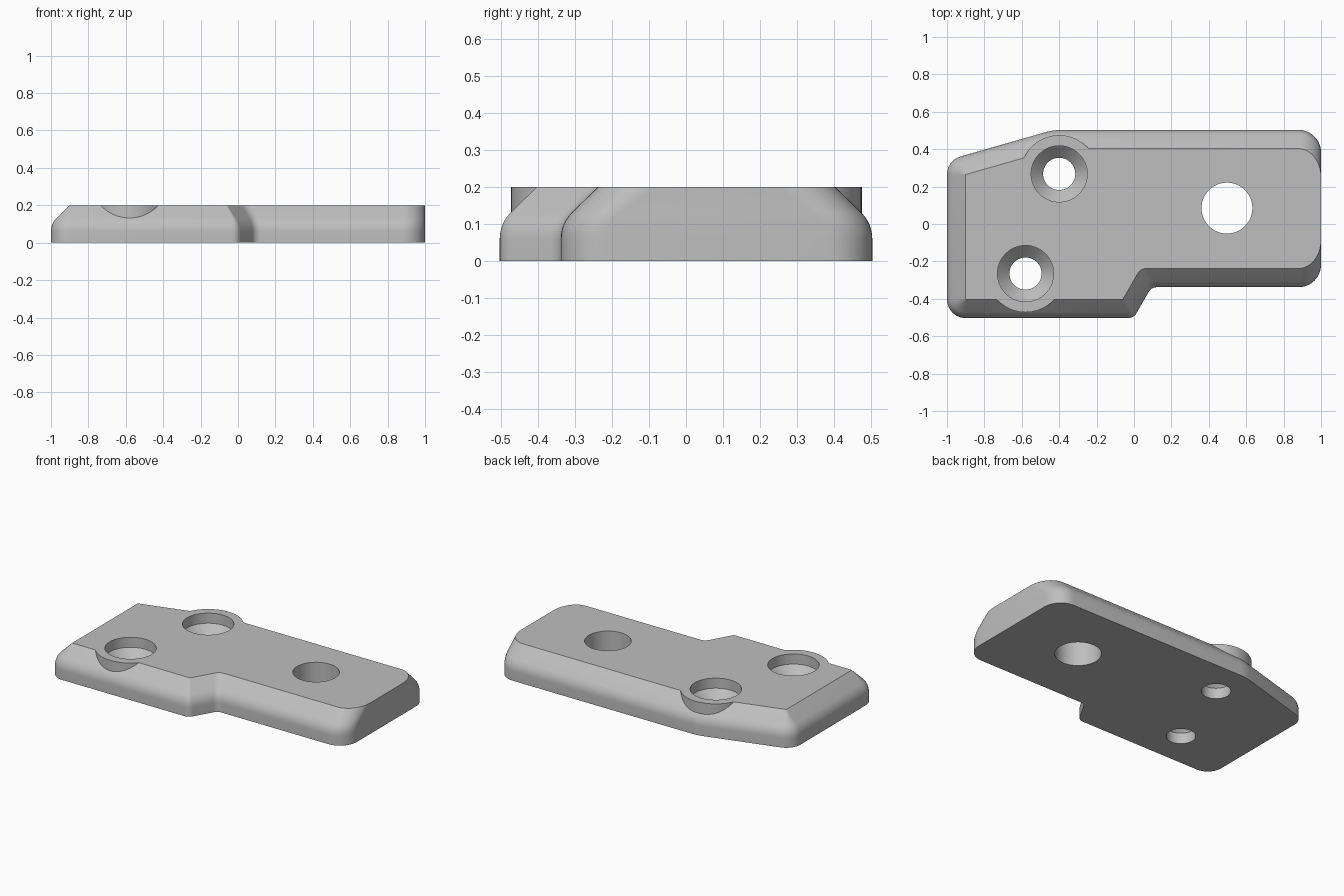
import bpy, bmesh, math
from mathutils import Vector

if "Cube" in bpy.data.objects:
    bpy.data.objects.remove(bpy.data.objects["Cube"])

grey = bpy.data.materials.new("plain grey")
grey.use_nodes = True
grey.diffuse_color = (0.52, 0.52, 0.52, 1)
grey.node_tree.nodes["Principled BSDF"].inputs["Base Color"].default_value = grey.diffuse_color

HEIGHT = 0.2
STEPS = 10
# Outline corners: x, y, fillet radius, anticlockwise
CORNERS = [(-1, -0.503, 0.1), (-0.002, -0.503, 0.05), (0.093, -0.338, 0.05),
           (1, -0.338, 0.12), (1, 0.503, 0.12), (-0.43, 0.503, 0.3), (-1, 0.34, 0.1)]
END_EDGE = 3   # the upright, unchamfered end


def make_object(name, bm):
    bmesh.ops.recalc_face_normals(bm, faces=bm.faces)
    mesh = bpy.data.meshes.new(name)
    bm.to_mesh(mesh)
    bm.free()
    mesh.materials.append(grey)
    obj = bpy.data.objects.new(name, mesh)
    bpy.context.collection.objects.link(obj)
    return obj


def bridge(bm, rings):
    """Join closed rings of points and cap both ends."""
    loops = [[bm.verts.new(p) for p in ring] for ring in rings]
    for low, high in zip(loops, loops[1:]):
        for i in range(len(low)):
            j = (i + 1) % len(low)
            bm.faces.new((low[i], low[j], high[j], high[i]))
    bm.faces.new(loops[0][::-1])
    bm.faces.new(loops[-1])


def outline(inset, z):
    """Rounded outline moved inwards, except along the upright end."""
    pts = [Vector(c[:2]) for c in CORNERS]
    n = len(pts)
    ring = []
    for i in range(n):
        t1 = (pts[i] - pts[i - 1]).normalized()
        t2 = (pts[(i + 1) % n] - pts[i]).normalized()
        d1 = 0 if (i - 1) % n == END_EDGE else inset
        d2 = 0 if i == END_EDGE else inset
        turn = math.atan2(t1.cross(t2), t1.dot(t2))
        # Mitred corner position
        corner = pts[i] + (t1 * d2 - t2 * d1) / math.sin(turn) * -1
        r = CORNERS[i][2]
        if i in (END_EDGE, END_EDGE + 1):
            a = r if d1 else r + 0.35 * inset
            b = r if d2 else r + 0.35 * inset
        else:
            if turn > 0:
                r = max(r - inset, 0.003)
            a = b = r * math.tan(abs(turn) / 2)
        start, end = corner - t1 * a, corner + t2 * b
        w = math.cos(turn / 2)
        for k in range(STEPS + 1):
            u = k / STEPS
            f0, f1, f2 = (1 - u) ** 2, 2 * u * (1 - u) * w, u * u
            p = (start * f0 + corner * f1 + end * f2) / (f0 + f1 + f2)
            ring.append((p.x, p.y, z))
    return ring


def lathe(name, x, y, profile, sides=72):
    """Solid of revolution from (radius, height) pairs, listed upwards."""
    bm = bmesh.new()
    angles = [math.tau * k / sides for k in range(sides)]
    bridge(bm, [[(x + r * math.cos(a), y + r * math.sin(a), z) for a in angles]
                for r, z in profile])
    return make_object(name, bm)


def combine(target, tool, operation):
    tool.hide_render = True
    mod = target.modifiers.new(tool.name, 'BOOLEAN')
    mod.operation = operation
    mod.solver = 'EXACT'
    mod.object = tool
    bpy.context.view_layer.objects.active = target
    bpy.ops.object.modifier_apply(modifier=mod.name)
    bpy.data.objects.remove(tool)


# Plate: upright wall, rounded shoulder, sloping chamfer
levels = [(0, 0)]
for k in range(7):
    a = math.pi / 4 * k / 6
    levels.append((0.1 * (1 - math.cos(a)), 0.06 + 0.1 * math.sin(a)))
levels.append((0.1, HEIGHT))
bm = bmesh.new()
bridge(bm, [outline(d, z) for d, z in levels])
plate = make_object("mounting_plate", bm)

# Screw bosses, then their countersunk holes
SCREWS = [(-0.4, 0.268), (-0.58, -0.265)]
for x, y in SCREWS:
    combine(plate, lathe("screw_boss", x, y, [(0.207, 0.05), (0.207, HEIGHT)]), 'UNION')
for x, y in SCREWS:
    combine(plate, lathe("screw_hole", x, y, [(0.086, -0.1), (0.086, 0.07),
                                             (0.15, 0.135), (0.15, 0.3)]), 'DIFFERENCE')

# Large through hole
combine(plate, lathe("pivot_hole", 0.497, 0.085, [(0.136, -0.1), (0.136, 0.3)]), 'DIFFERENCE')

bpy.ops.object.select_all(action='DESELECT')
plate.select_set(True)
bpy.context.view_layer.objects.active = plate
bpy.ops.object.shade_smooth_by_angle(angle=math.radians(30))
